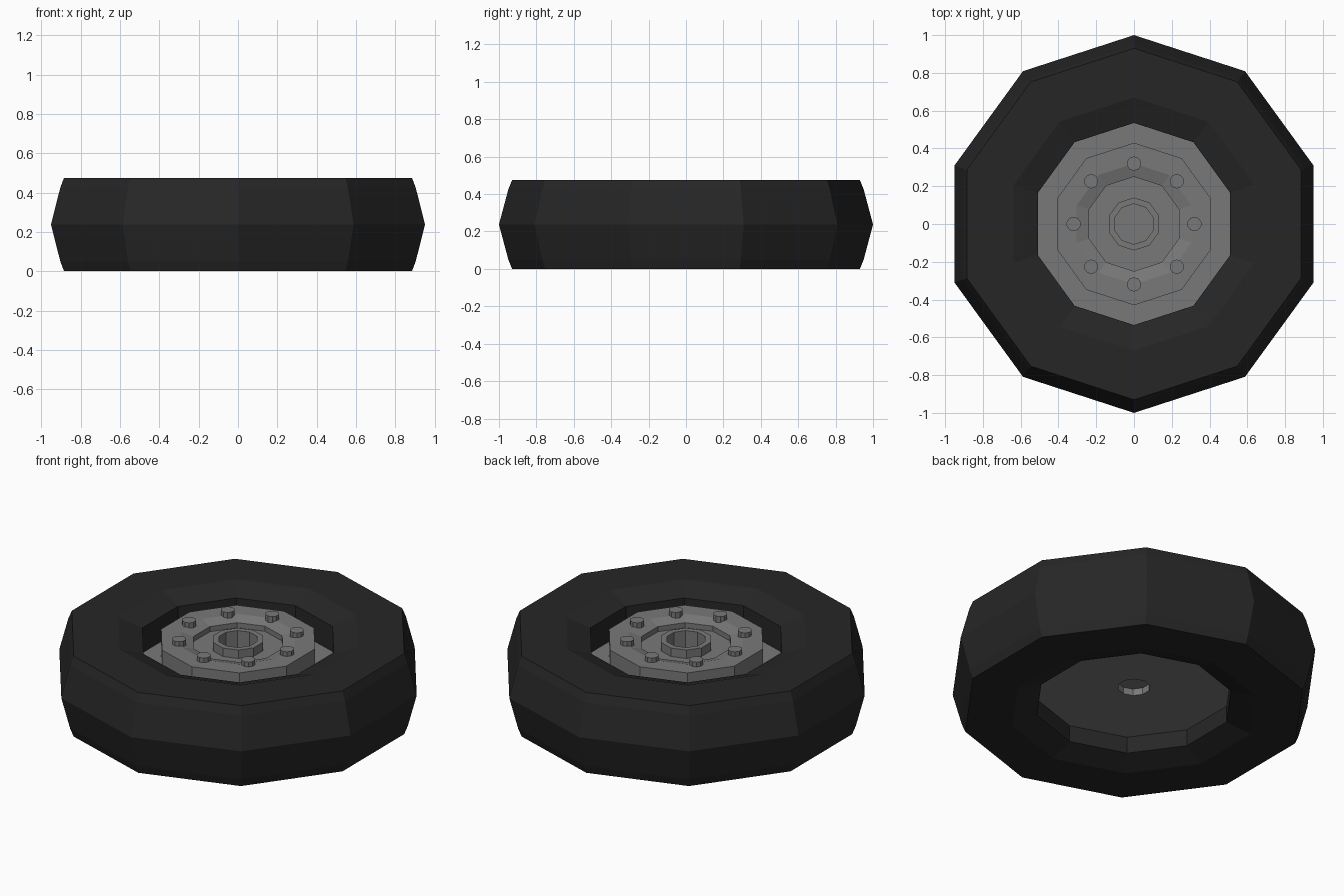
import bpy, bmesh, math

if "Cube" in bpy.data.objects:
    bpy.data.objects.remove(bpy.data.objects["Cube"])

H = 0.475  # tire width


def material(name, c):
    m = bpy.data.materials.new(name)
    m.diffuse_color = (c, c, c, 1)
    m.use_nodes = True
    m.node_tree.nodes["Principled BSDF"].inputs["Base Color"].default_value = m.diffuse_color
    return m


rubber = material("black rubber", 0.0195)
metal = material("grey metal", 0.19)


def lathe(name, profile, mat, sides=10, center=(0, 0), closed=False):
    """Spin (radius, z) points around z; radius 0 makes a pole."""
    bm = bmesh.new()
    rings = []
    for r, z in profile:
        if r == 0:
            rings.append([bm.verts.new((0, 0, z))] * sides)
        else:
            angles = [math.pi / 2 + 2 * math.pi * i / sides for i in range(sides)]
            rings.append([bm.verts.new((r * math.cos(a), r * math.sin(a), z)) for a in angles])
    pairs = list(zip(rings, rings[1:]))
    if closed:
        pairs.append((rings[-1], rings[0]))
    for a, b in pairs:
        for i in range(sides):
            j = (i + 1) % sides
            bm.faces.new(list(dict.fromkeys((a[i], a[j], b[j], b[i]))))
    bmesh.ops.recalc_face_normals(bm, faces=bm.faces)
    me = bpy.data.meshes.new(name)
    bm.to_mesh(me)
    bm.free()
    me.materials.append(mat)
    ob = bpy.data.objects.new(name, me)
    ob.location = (center[0], center[1], 0)
    bpy.context.collection.objects.link(ob)
    return ob


# tire with symmetric sidewalls
half = [(0.535, 0.047), (0.67, 0), (0.93, 0), (0.95, 0.05)]
lathe("tire", half + [(1, H / 2)] + [(r, H - z) for r, z in reversed(half)],
      rubber, closed=True)

# wheel disc with a shallow axle recess on the back
lathe("wheel_disc", [(0, 0.185), (0.088, 0.185), (0.088, 0.145), (0.535, 0.145),
                     (0.535, 0.28), (0, 0.28)], metal)

# raised bolt plate with a dished middle
lathe("bolt_plate", [(0, 0.279), (0.40, 0.279), (0.43, 0.281), (0.43, 0.435), (0.32, 0.435),
                     (0.25, 0.415), (0.25, 0.385), (0.11, 0.385), (0.11, 0.32), (0, 0.32)], metal)

# hollow hub collar
lathe("hub_collar", [(0.14, 0.38), (0.14, 0.435), (0.107, 0.435), (0.107, 0.32)], metal)

# ring of eight bolts
for k in range(8):
    a = math.pi * k / 4
    lathe(f"bolt_{k + 1}", [(0, 0.42), (0.038, 0.42), (0.038, 0.462), (0, 0.462)],
          metal, center=(0.32 * math.cos(a), 0.32 * math.sin(a)))
